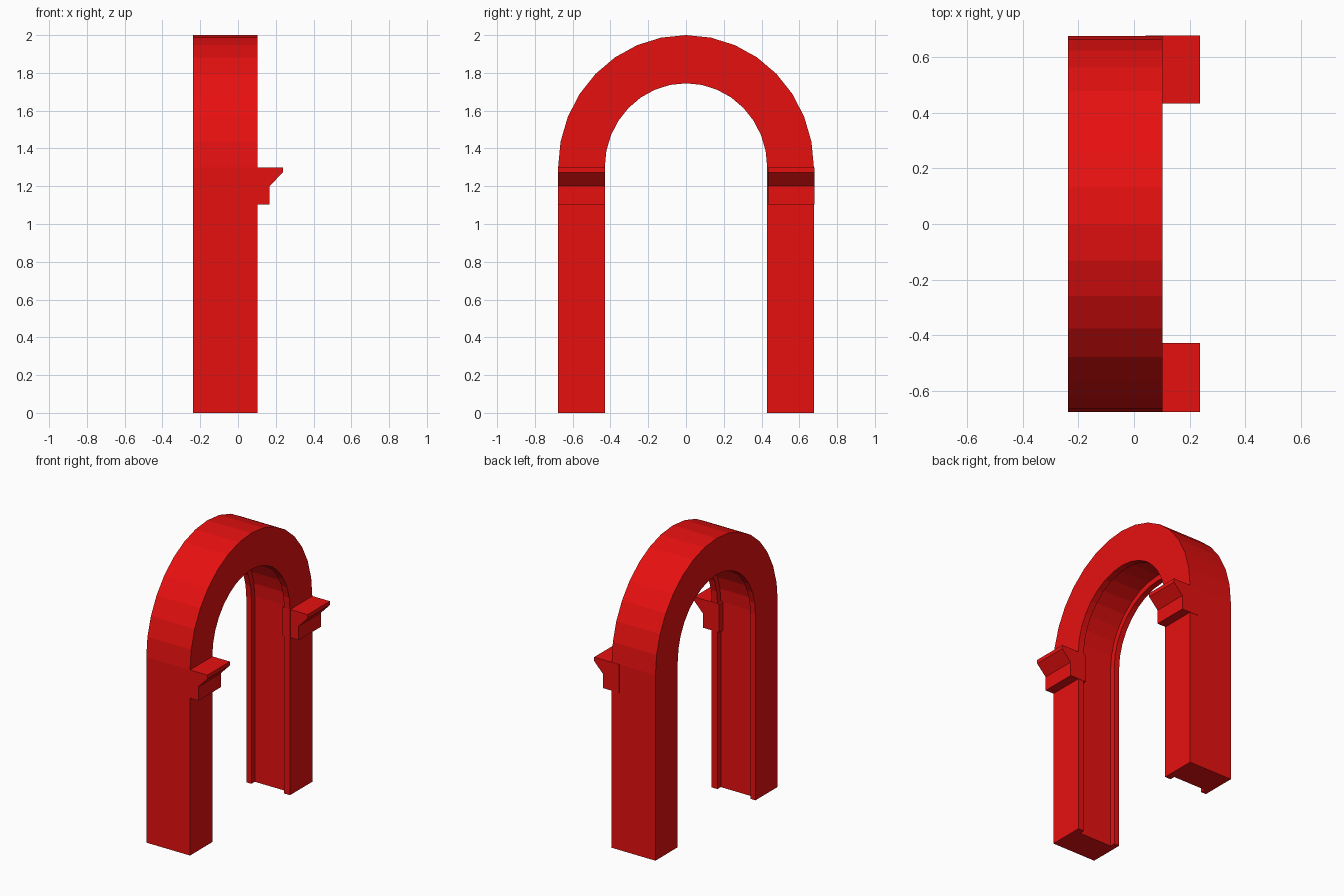
import bpy, bmesh, math

if "Cube" in bpy.data.objects:
    bpy.data.objects.remove(bpy.data.objects["Cube"])

OUT_Y, RISE, SPRING = 0.677, 0.70, 1.30   # outer half width, arch rise, springing height
WALL, CROWN = 0.247, 0.255                # band thickness at the sides and at the crown

red = bpy.data.materials.new("red_paint")
red.diffuse_color = (0.80, 0.005, 0.005, 1)
red.use_nodes = True
red.node_tree.nodes["Principled BSDF"].inputs["Base Color"].default_value = red.diffuse_color


def loft(name, rings):
    """Join equal rings of points into a closed solid with capped ends."""
    bm = bmesh.new()
    loops = [[bm.verts.new(p) for p in ring] for ring in rings]
    n = len(loops[0])
    for a, b in zip(loops, loops[1:]):
        for i in range(n):
            j = (i + 1) % n
            bm.faces.new((a[i], a[j], b[j], b[i]))
    bm.faces.new(loops[0])
    bm.faces.new(loops[-1])
    bmesh.ops.recalc_face_normals(bm, faces=bm.faces)
    mesh = bpy.data.meshes.new(name)
    bm.to_mesh(mesh)
    bm.free()
    obj = bpy.data.objects.new(name, mesh)
    mesh.materials.append(red)
    bpy.context.collection.objects.link(obj)
    return obj


# Band cross-section: (x, inset as share of thickness), with a channel on the inner side
GROOVE = 0.85
section = [(-0.237, 0), (0.102, 0), (0.102, 1), (0.057, 1),
           (0.057, GROOVE), (-0.197, GROOVE), (-0.197, 1), (-0.237, 1)]


def band_ring(angle, z0):
    c, s = math.cos(angle), math.sin(angle)
    return [(x, (OUT_Y - WALL * d) * c, z0 + (RISE - CROWN * d) * s) for x, d in section]


# Legs and round head as one continuous sweep, 16 segments over the head
rings = [band_ring(0, 0)]
rings += [band_ring(math.pi * i / 16, SPRING) for i in range(17)]
rings += [band_ring(math.pi, 0)]
loft("arch_band", rings)

# Impost brackets at the springing, one on each leg
profile = [(0.042, 1.30), (0.237, 1.30), (0.237, 1.273), (0.167, 1.20),
           (0.167, 1.102), (0.042, 1.102)]
for label, ends in (("left", (-0.6765, -0.428)), ("right", (0.433, 0.679))):
    loft(f"impost_{label}", [[(x, y, z) for x, z in profile] for y in ends])
